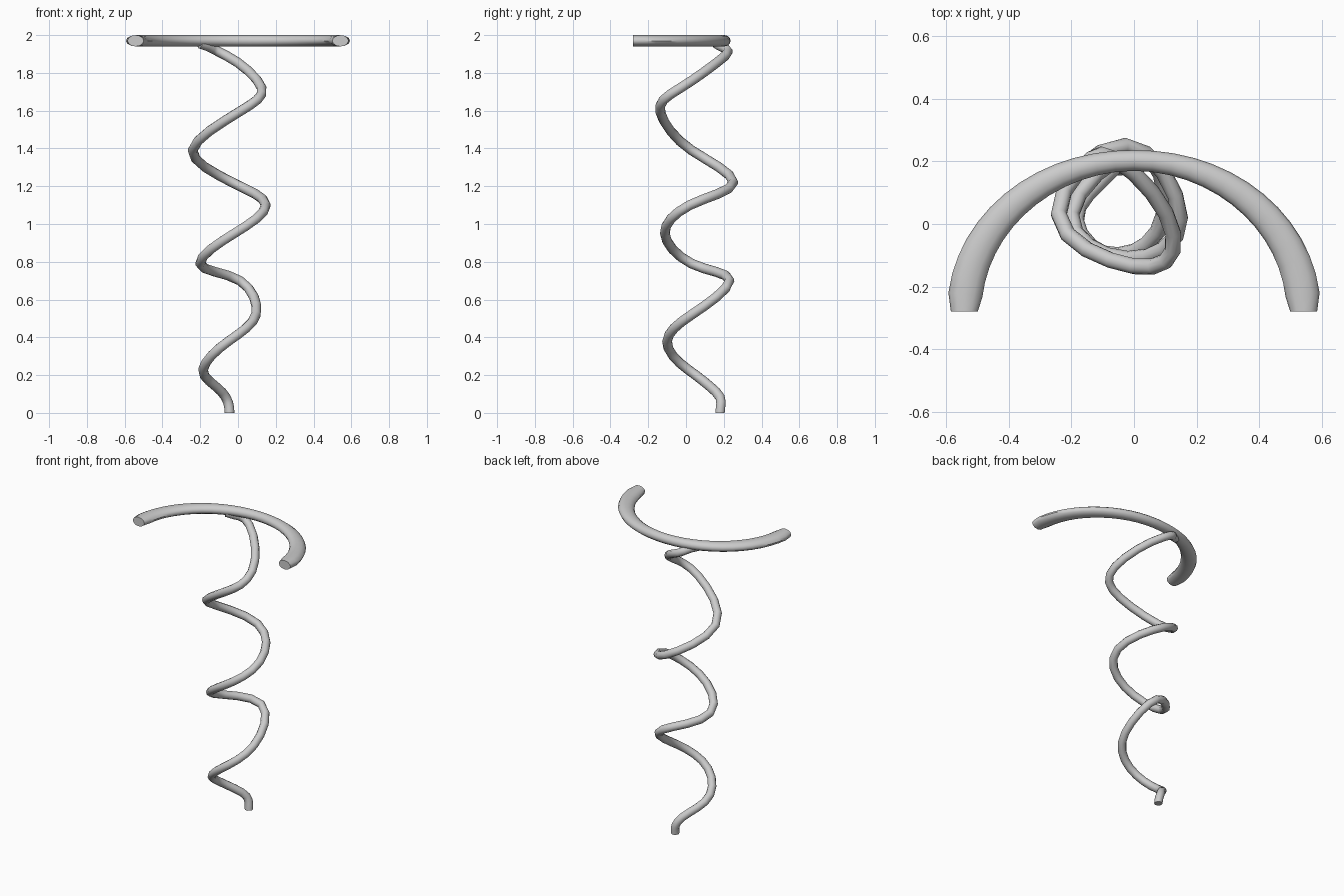
import bpy, bmesh, math
from mathutils import Vector

if "Cube" in bpy.data.objects:
    bpy.data.objects.remove(bpy.data.objects["Cube"])


def sweep(name, path, radii, normal, sides, end_tangents=None):
    """Loft an elliptical section (half height, half width) along a path."""
    path = [Vector(p) for p in path]
    bm = bmesh.new()
    rings = []
    u = Vector(normal)
    last = len(path) - 1
    for i, p in enumerate(path):
        t = (path[min(i + 1, last)] - path[max(i - 1, 0)]).normalized()
        if end_tangents and i in (0, last):
            t = Vector(end_tangents[0 if i == 0 else 1])
        u = (u - t * u.dot(t)).normalized()
        v = t.cross(u)
        a, b = radii[i]
        rings.append([bm.verts.new(p + u * a * math.cos(k) + v * b * math.sin(k))
                      for k in (2 * math.pi * s / sides for s in range(sides))])
    for r0, r1 in zip(rings, rings[1:]):
        for s in range(sides):
            n = (s + 1) % sides
            bm.faces.new((r0[s], r0[n], r1[n], r1[s]))
    bm.faces.new(rings[0])
    bm.faces.new(rings[-1])
    bmesh.ops.recalc_face_normals(bm, faces=bm.faces)
    me = bpy.data.meshes.new(name)
    bm.to_mesh(me)
    bm.free()
    ob = bpy.data.objects.new(name, me)
    bpy.context.collection.objects.link(ob)
    bpy.ops.object.select_all(action='DESELECT')
    ob.select_set(True)
    bpy.context.view_layer.objects.active = ob
    bpy.ops.object.shade_smooth_by_angle(angle=math.radians(50))
    return ob


def spline(points, steps, swell):
    """Hermite curve; swell rounds out the quarter turns in plan."""
    pts = [Vector(p) for p in points]
    last = len(pts) - 1
    tan = []
    for i in range(len(pts)):
        lo, hi = max(i - 1, 0), min(i + 1, last)
        d = (pts[hi] - pts[lo]) / (hi - lo)
        tan.append(Vector((d.x * swell, d.y * swell, d.z)))
    tan[0] = Vector((0, 0, pts[1].z))
    out = []
    for i in range(last):
        for s in range(steps):
            t = s / steps
            out.append(pts[i] * (2*t**3 - 3*t**2 + 1) + tan[i] * (t**3 - 2*t**2 + t)
                       + pts[i+1] * (3*t**2 - 2*t**3) + tan[i+1] * (t**3 - t**2))
    return out + [pts[-1]]


# Hand-bent spiral shaft, one point per quarter turn
turns = [(-.045, .18, 0), (-.085, .16, .11), (-.185, .01, .23), (-.05, -.10, .38),
         (.095, .03, .52), (.01, .23, .70), (-.20, .03, .79), (-.02, -.112, .95),
         (.147, .02, 1.10), (-.03, .25, 1.22), (-.24, .03, 1.39), (0, -.135, 1.59),
         (.125, -.03, 1.72), (-.06, .207, 1.89), (-.20, .16, 1.955)]
shaft = spline(turns, 4, 1.45)
sweep("spiral_shaft", shaft, [(.026, .026)] * len(shaft), (1, 0, 0), 10,
      [(0, 0, 1), (shaft[-1] - shaft[-2]).normalized()])

# Arched handle, widening toward the ends
N = 28
arc, size = [], []
for i in range(N + 1):
    a = math.pi * i / N
    arc.append((-.542 * math.cos(a), -.28 + .483 * math.sin(a), 1.97))
    w = .033 + .022 * abs(math.cos(a)) ** 1.5
    size.append((.03, .043 if i in (0, N) else w))
sweep("arched_handle", arc, size, (0, 0, 1), 12, [(0, 1, 0), (0, -1, 0)])
